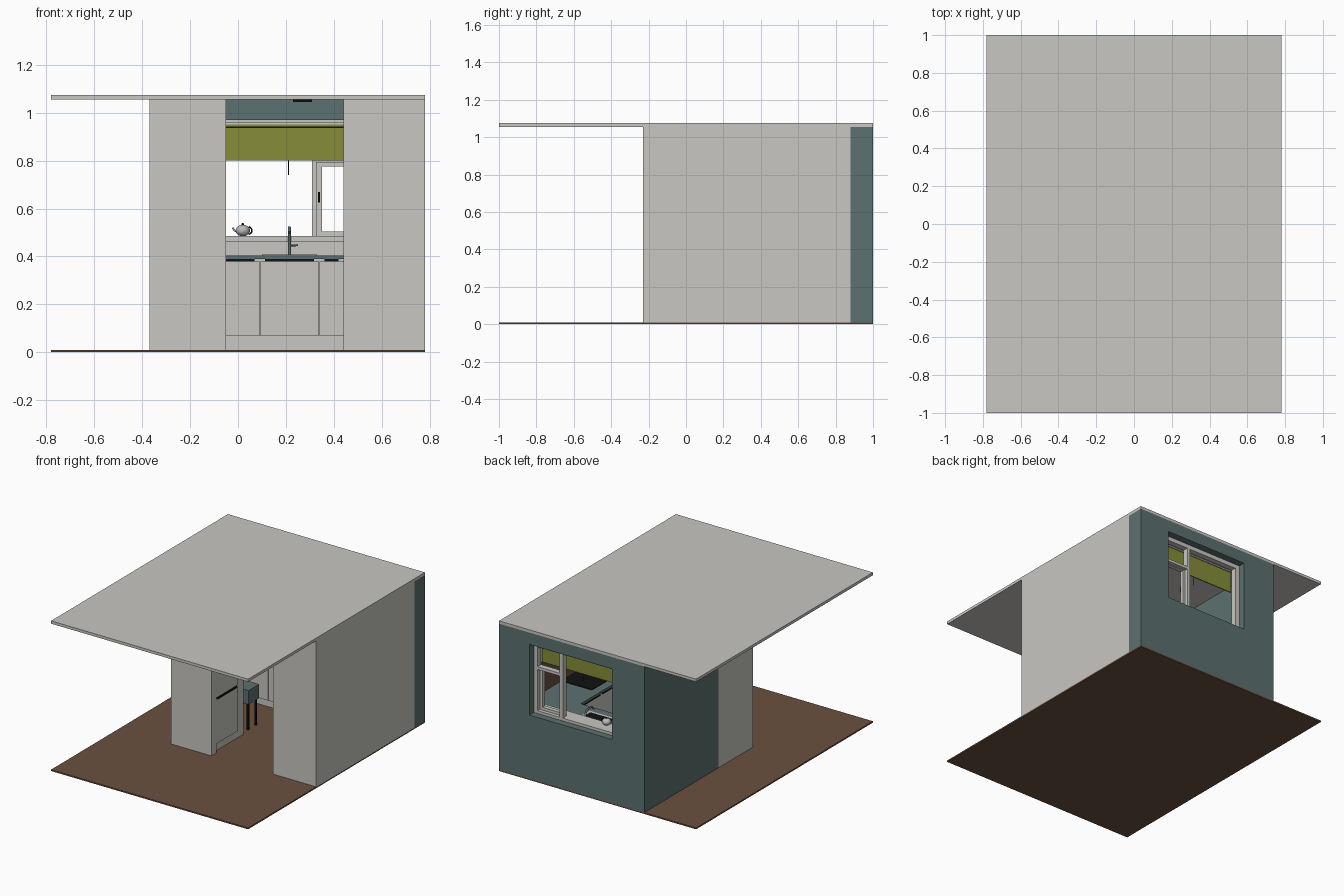
import bpy
import bmesh
import math
from mathutils import Matrix, Vector

cube = bpy.data.objects.get("Cube")
if cube:
    bpy.data.objects.remove(cube, do_unlink=True)


def material(name, red, green, blue):
    mat = bpy.data.materials.new(name)
    mat.use_nodes = True
    colour = (red, green, blue, 1)
    mat.diffuse_color = colour
    mat.node_tree.nodes["Principled BSDF"].inputs["Base Color"].default_value = colour
    return mat


GREY = material("warm grey", .58, .57, .54)
TEAL = material("dark teal", .105, .165, .162)
BROWN = material("wood brown", .145, .08, .052)
OLIVE = material("olive fabric", .24, .27, .04)
BLACK = material("black", .006, .006, .006)
STEEL = material("pale steel", .5, .5, .5)


def finish(name, mat, bm, smooth=False):
    mesh = bpy.data.meshes.new(name)
    bm.to_mesh(mesh)
    bm.free()
    mesh.materials.append(mat)
    if smooth:
        mesh.shade_smooth()
    obj = bpy.data.objects.new(name, mesh)
    bpy.context.collection.objects.link(obj)


def boxes(name, mat, *extents):
    """One object made of boxes, each given as x, y and z ranges."""
    bm = bmesh.new()
    for ranges in extents:
        size = [high - low for low, high in ranges]
        centre = [(low + high) / 2 for low, high in ranges]
        bmesh.ops.create_cube(bm, size=1, matrix=Matrix.Translation(centre) @ Matrix.Diagonal((*size, 1)))
    finish(name, mat, bm)


def ring(name, mat, outer_x, outer_z, inner_x, inner_z, depth):
    """Rectangular frame standing in the xz plane."""
    boxes(
        name, mat,
        ((outer_x[0], inner_x[0]), depth, outer_z),
        ((inner_x[1], outer_x[1]), depth, outer_z),
        (inner_x, depth, (outer_z[0], inner_z[0])),
        (inner_x, depth, (inner_z[1], outer_z[1])))


def tube(name, mat, points, radius):
    curve = bpy.data.curves.new(name, "CURVE")
    curve.dimensions = "3D"
    curve.bevel_depth = radius
    curve.bevel_resolution = 2
    curve.use_fill_caps = True
    spline = curve.splines.new("POLY")
    spline.points.add(len(points) - 1)
    for point, co in zip(spline.points, points):
        point.co = (*co, 1)
    curve.materials.append(mat)
    obj = bpy.data.objects.new(name, curve)
    bpy.context.collection.objects.link(obj)


def ball(name, mat, centre, radius, flatten=1):
    bm = bmesh.new()
    bmesh.ops.create_uvsphere(bm, u_segments=20, v_segments=12, radius=radius,
                              matrix=Matrix.Translation(centre) @ Matrix.Diagonal((1, 1, flatten, 1)))
    finish(name, mat, bm, True)


# Main limits
LEFT, RIGHT = -.37, .78        # outer faces of the side walls
DOOR_L, DOOR_R = -.05, .44     # fronts of the cabinet runs
FRONT, BACK, INNER = -.23, 1, .88
GROUND, CEILING = .01, 1.055
WALL = (GROUND, CEILING)
TOP = (.39, .405)              # worktop

# Floor and roof
boxes("floor", BROWN, ((-.78, .78), (-1, 1), (0, GROUND)))
boxes("roof", GREY, ((-.78, .78), (-1, 1), (CEILING, 1.075)))

# Walls
WIN_X, WIN_Z = (-.115, .54), (.465, .97)
ring("back_wall", TEAL, (LEFT, RIGHT), WALL, WIN_X, WIN_Z, (INNER, BACK))
boxes("left_wall", TEAL, ((LEFT, LEFT + .03), (.16, INNER), WALL))
boxes("right_wall", GREY, ((RIGHT - .03, RIGHT), (FRONT, INNER), WALL))
boxes("front_panels", GREY,
      ((LEFT, DOOR_L), (FRONT, -.17), WALL),
      ((DOOR_R, RIGHT - .03), (FRONT, -.17), WALL))

# Tall cabinets behind the front panels
boxes("tall_cabinet_left", GREY,
      ((LEFT, DOOR_L - .02), (-.17, .16), WALL),
      ((DOOR_L - .02, DOOR_L - .005), (-.17, .08), (.07, .385)),
      ((DOOR_L - .02, DOOR_L - .005), (-.17, .08), (.4, CEILING)))
boxes("tall_cabinet_right", GREY, ((DOOR_R + .005, RIGHT - .03), (-.17, .1), WALL))
boxes("tall_cabinet_handle", BLACK, ((DOOR_L - .02, DOOR_L), (-.15, .06), (.385, .4)))

# Window: frame, mullion, transom and opening casement
GLAZING = (.91, .95)
ring("window_frame", GREY, WIN_X, WIN_Z, (-.08, .51), (.485, .94), GLAZING)
boxes("window_bars", GREY,
      ((.31, .335), GLAZING, (.485, .94)),
      ((.335, .51), GLAZING, (.78, .8)))
ring("window_casement", GREY, (.325, .515), (.485, .795), (.35, .49), (.505, .775), (.895, .925))
boxes("window_handle", BLACK, ((.335, .343), (.885, .895), (.625, .67)))
boxes("window_sill", GREY, (WIN_X, (.84, .91), (.46, .485)))

# Roller blind with its rail and cord
BLIND_X = (-.11, .53)
boxes("blind", OLIVE, (BLIND_X, (.865, .872), (.8, .95)))
boxes("blind_rail", GREY, (BLIND_X, (.86, .88), (.95, .96)))
boxes("blind_seam", BLACK, (BLIND_X, (.862, .865), (.937, .942)))
tube("blind_cord", BLACK, [(.21, .86, .8), (.21, .86, .74)], .002)

# Back worktop run
FACE = .57
ROOM_X = (LEFT + .03, RIGHT - .03)
boxes("back_cabinet_body", GREY,
      (ROOM_X, (FACE + .01, INNER), (.07, TOP[0])),
      (ROOM_X, (FACE + .03, INNER), (GROUND, .07)))
for i, (start, end) in enumerate([(-.34, -.16), (-.157, .089), (.092, .338), (.341, .44)]):
    boxes(f"back_door_{i + 1}", GREY, ((start, end), (FACE, FACE + .01), (.07, .378)))
    boxes(f"back_handle_{i + 1}", BLACK,
          ((start + .02, min(end - .02, .44)), (FACE - .01, FACE + .01), (.378, .39)))
boxes("back_worktop", TEAL, (ROOM_X, (FACE - .01, INNER), TOP))
boxes("backsplash", GREY, (ROOM_X, (.865, INNER), (TOP[1], .46)))

# Right worktop run with hob
boxes("right_cabinet_body", GREY,
      ((DOOR_R + .01, RIGHT - .03), (.1, FACE), (.07, TOP[0])),
      ((DOOR_R + .03, RIGHT - .03), (.1, FACE), (GROUND, .07)))
boxes("right_worktop", TEAL, ((DOOR_R, RIGHT - .03), (.1, FACE - .01), TOP))
boxes("right_handles", BLACK,
      ((DOOR_R, DOOR_R + .01), (.12, .31), (.378, .39)),
      ((DOOR_R, DOOR_R + .01), (.34, .54), (.378, .39)))
boxes("hob", BLACK, ((.5, .74), (.13, .35), (TOP[1], .41)))
boxes("right_splash_panel", BROWN, ((RIGHT - .036, RIGHT - .03), (.1, .86), (TOP[1], .62)))

# Sink and tap
boxes("sink", STEEL, ((.1, .33), (.62, .8), (TOP[1], .408)))
boxes("sink_basin", BLACK, ((.12, .31), (.64, .78), (.408, .409)))
tube("tap", TEAL, [(.215, .83, .405), (.215, .83, .5), (.215, .81, .52),
                   (.215, .76, .52), (.215, .74, .5)], .007)
tube("tap_lever", TEAL, [(.215, .83, .445), (.25, .83, .447)], .004)

# Kettle on the sill
KETTLE = Vector((.02, .87, .508))
ball("kettle_body", STEEL, KETTLE, .03, .8)
ball("kettle_knob", BLACK, KETTLE + Vector((0, 0, .026)), .006)
tube("kettle_spout", STEEL, [KETTLE + Vector(p) for p in ((-.02, 0, -.005), (-.035, 0, 0), (-.042, 0, .012))], .004)
arc = [math.radians(a) for a in range(-80, 81, 20)]
tube("kettle_handle", BLACK,
     [KETTLE + Vector((.022 + .016 * math.cos(a), 0, .016 * math.sin(a))) for a in arc], .003)

# Ceiling lamp
boxes("ceiling_lamp", BLACK, ((.23, .31), (.3, .38), (1.045, CEILING)))

# Stool beside the left wall
boxes("stool_seat", TEAL, ((-.21, -.07), (.22, .34), (.2, .3)))
boxes("stool_legs", BLACK, *[((x, x + .012), (y, y + .012), (GROUND, .2))
                             for x in (-.2, -.092) for y in (.23, .318)])
